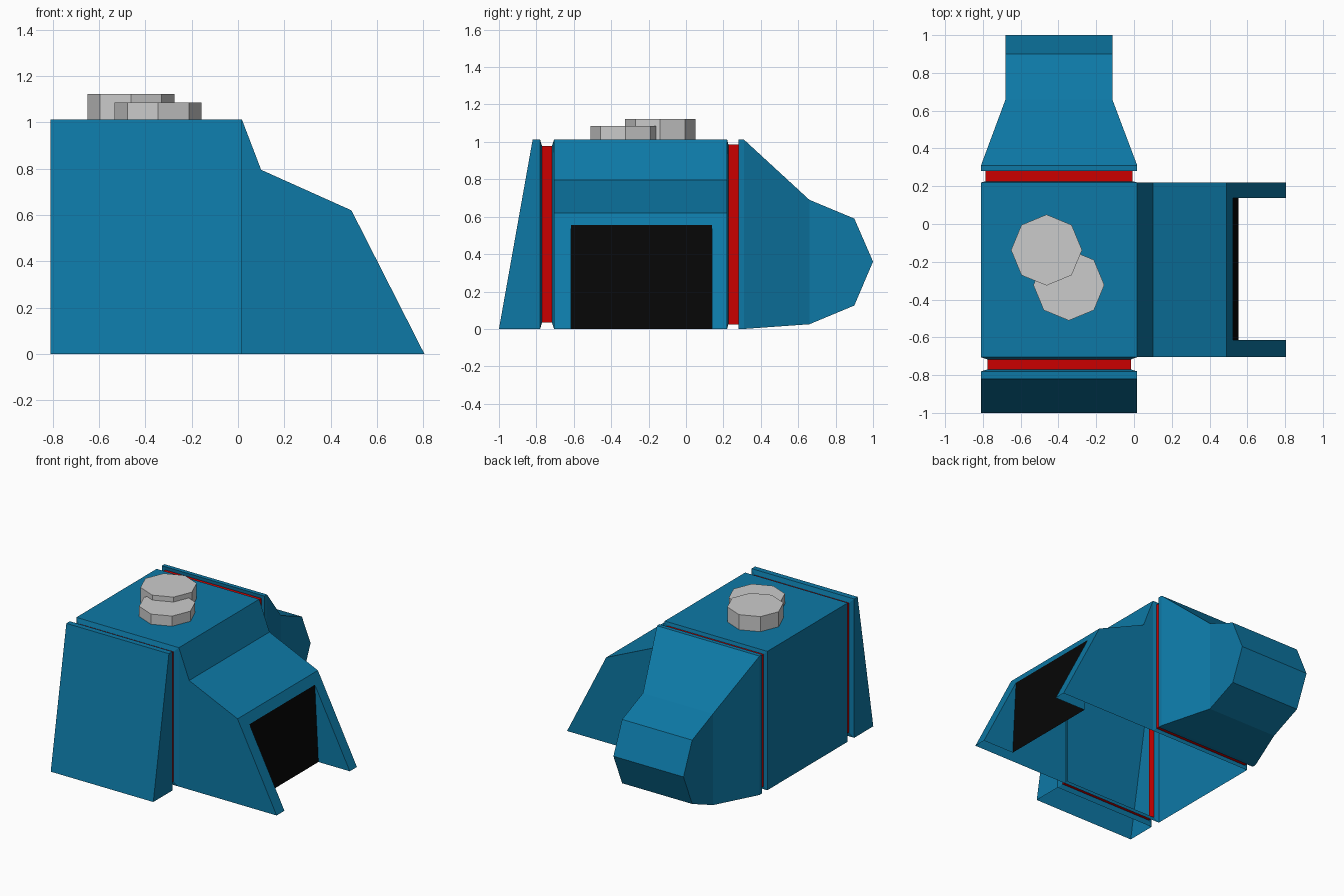
import bpy, bmesh
from math import pi

if "Cube" in bpy.data.objects:
    bpy.data.objects.remove(bpy.data.objects["Cube"])


def material(name, rgb):
    m = bpy.data.materials.new(name)
    m.diffuse_color = (*rgb, 1)
    m.use_nodes = True
    m.node_tree.nodes["Principled BSDF"].inputs["Base Color"].default_value = m.diffuse_color
    return m


BLUE = material("blue", (0.004, 0.19, 0.38))
RED = material("red", (0.6, 0.0, 0.0))
BLACK = material("black", (0.002, 0.002, 0.002))


def shell(name, faces, mat):
    """Weld a list of polygons into one flat-shaded object."""
    bm = bmesh.new()
    for f in faces:
        bm.faces.new([bm.verts.new(p) for p in f])
    bmesh.ops.remove_doubles(bm, verts=bm.verts, dist=0.0005)
    bmesh.ops.recalc_face_normals(bm, faces=bm.faces)
    me = bpy.data.meshes.new(name)
    bm.to_mesh(me)
    bm.free()
    me.materials.append(mat)
    ob = bpy.data.objects.new(name, me)
    bpy.context.collection.objects.link(ob)
    return ob


def bridge(a, b, closed=True):
    n = len(a)
    return [[a[i], b[i], b[(i + 1) % n], a[(i + 1) % n]]
            for i in range(n if closed else n - 1)]


def rect(y, x0, x1, z0, z1):
    return [(x0, y, z0), (x0, y, z1), (x1, y, z1), (x1, y, z0)]


def tube(rings):
    r = [rect(*q) for q in rings]
    return [f for a, b in zip(r, r[1:]) for f in bridge(a, b)]


L, R, H = -0.81, 0.017, 1.012      # main body left, right, height
F, B = -0.705, 0.22                # main body front, back


def full(y):
    return (y, L, R, 0, H)


def inset(y, d):
    return (y, L + d, R - d, d, H - d)


# main body: left wall and roof (hollow below), with rims at both ends
left_roof = [[(L, y, 0), (L, y, H), (R, y, H)] for y in (F, B)]
shell("main_body", bridge(*left_roof, closed=False)
      + tube([full(F), inset(F - 0.012, 0.034)])
      + tube([full(B), inset(B + 0.006, 0.025)]), BLUE)

# red bands in the gaps
shell("front_band", tube([inset(-0.77, 0.034), inset(F - 0.012, 0.034)]), RED)
shell("back_band", tube([inset(B + 0.006, 0.025), inset(0.283, 0.025)]), RED)

# sloping front cover, open underneath
prof = [(-1.0, 0), (-0.82, H), (-0.78, H), (-0.78, 0)]
sides = [[(x, y, z) for y, z in prof] for x in (L, R)]
shell("front_cover", bridge(sides[0][:3], sides[1][:3], closed=False) + sides
      + tube([full(-0.78), inset(-0.77, 0.034)]), BLUE)

# tapered back housing ending in a horizontal edge
shell("back_housing", tube([
    inset(0.283, 0.025), full(0.28), full(0.31),
    (0.66, -0.68, -0.115, 0.025, 0.69),
    (0.90, -0.68, -0.115, 0.125, 0.59),
    (1.00, -0.68, -0.115, 0.36, 0.36)]), BLUE)

# side hood: sloped roof, side walls and a front face with an opening
prof = [(R, H), (0.10, 0.795), (0.49, 0.62), (0.805, 0), (R, 0)]
walls = [[(x, y, z) for x, z in prof] for y in (F, B)]
o0, o1, ox, oz, foot = -0.615, 0.138, 0.523, 0.555, 0.552
front = [(0.49, F, 0.62), (0.805, F, 0), (0.805, o0, 0), (ox, o0, oz),
         (ox, o1, oz), (0.805, o1, 0), (0.805, B, 0), (0.49, B, 0.62)]
cheeks = [[(ox, y, oz), (0.805, y, 0), (foot, y, 0)] for y in (o0, o1)]
shell("side_hood", bridge(walls[0][:3], walls[1][:3], closed=False)
      + walls + [front] + cheeks, BLUE)
shell("hood_opening", [[(ox, o0, oz), (foot, o0, 0),
                        (foot, o1, 0), (ox, o1, oz)]], BLACK)

# two overlapping octagonal caps on the roof
for name, x, y, top in (("tall_cap", -0.463, -0.138, 1.122),
                        ("short_cap", -0.345, -0.323, 1.086)):
    bpy.ops.mesh.primitive_cylinder_add(
        vertices=8, radius=0.188, depth=top - H,
        location=(x, y, (top + H) / 2), rotation=(0, 0, pi / 4))
    bpy.context.object.name = name
